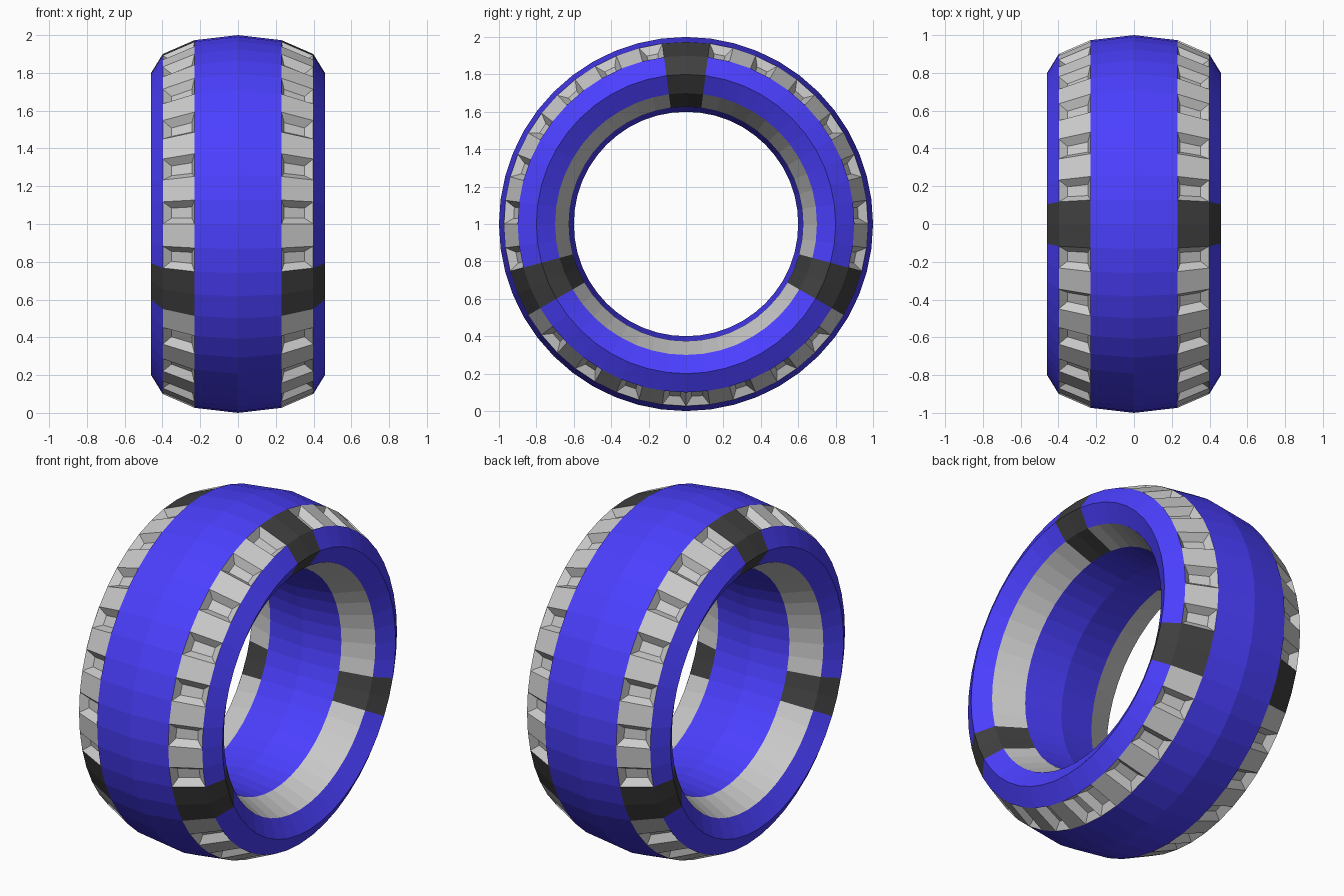
import bpy, bmesh
from math import sin, cos, radians

if "Cube" in bpy.data.objects:
    bpy.data.objects.remove(bpy.data.objects["Cube"])

RINGS, SIDES = 48, 12              # segments around the tyre / around its cross-section
CLASP = {0, 47, 14, 15, 32, 33}    # segments covered by the black clasps
CLASP_ROWS = {1, 2, 3, 4, 7, 8, 9, 10}


def material(name, rgb):
    m = bpy.data.materials.new(name)
    m.diffuse_color = (*rgb, 1)
    m.use_nodes = True
    m.node_tree.nodes["Principled BSDF"].inputs["Base Color"].default_value = m.diffuse_color
    return m


def point(row, seg):
    """Point on an oval-section ring whose axis runs along x."""
    t, a = radians(row * 360 / SIDES), radians(seg * 360 / RINGS)
    r = 0.8 + 0.2 * cos(t)
    return (0.46 * sin(t), -r * sin(a), 1 + r * cos(a))


def ring_part(name, rows, use, mat=None, pocket=False):
    """Make one object from the ring cells in the given rows that pass use(row, seg)."""
    bm = bmesh.new()
    recessed = []
    for j in rows:
        for k in range(RINGS):
            if not use(j, k):
                continue
            corners = [(j, k), (j, k + 1), (j + 1, k + 1), (j + 1, k)]
            f = bm.faces.new([bm.verts.new(point(q % SIDES, s % RINGS)) for q, s in corners])
            if pocket and min(k, RINGS - 1 - k) % 2:
                recessed.append(f)
    bmesh.ops.remove_doubles(bm, verts=bm.verts, dist=1e-4)
    bm.normal_update()
    if recessed:
        bmesh.ops.inset_individual(bm, faces=recessed, thickness=0.033, depth=-0.04,
                                   use_even_offset=True)
    me = bpy.data.meshes.new(name)
    bm.to_mesh(me)
    bm.free()
    if mat:
        me.materials.append(mat)
    ob = bpy.data.objects.new(name, me)
    bpy.context.collection.objects.link(ob)
    return ob


blue = material("blue", (0.07, 0.05, 1.0))
black = material("black", (0.05, 0.05, 0.05))


def open_cell(j, k):
    return not (j in CLASP_ROWS and k in CLASP)


# blue tyre body: crown, sidewalls and inner bore
ring_part("tyre_body", (0, 2, 3, 5, 6, 8, 9, 11), open_cell, blue)
# grey shoulder treads with pockets in every other segment
ring_part("shoulder_tread", (1, 10), open_cell, pocket=True)
# plain grey bands inside the bore
ring_part("inner_rim_band", (4, 7), open_cell)
# three black clasps on each side
ring_part("black_clasps", sorted(CLASP_ROWS), lambda j, k: k in CLASP, black)
